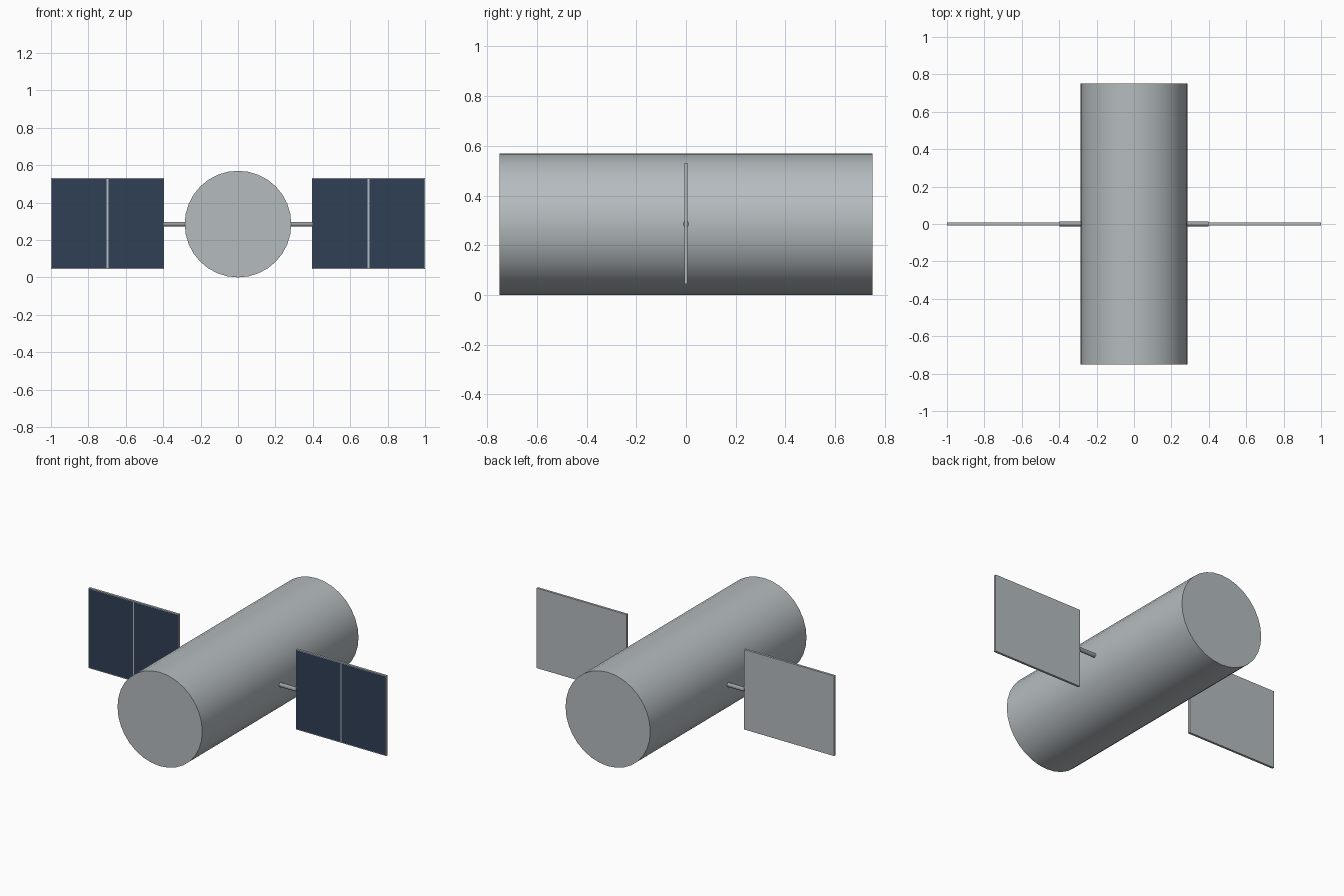
import bpy, bmesh, math
from mathutils import Matrix, Vector

cube = bpy.data.objects.get("Cube")
if cube:
    bpy.data.objects.remove(cube, do_unlink=True)


def material(name, rgb):
    m = bpy.data.materials.new(name)
    m.use_nodes = True
    m.diffuse_color = (*rgb, 1)
    m.node_tree.nodes["Principled BSDF"].inputs["Base Color"].default_value = (*rgb, 1)
    return m


GREY = material("hull_grey", (0.46, 0.50, 0.52))
STEEL = material("strut_steel", (0.32, 0.35, 0.37))
NAVY = material("solar_navy", (0.028, 0.05, 0.09))

RADIUS = 0.285
LENGTH = 1.5
PANEL_IN, PANEL_OUT = 0.395, 1.0


def rod(name, radius, length, sides, location, rotation, mat):
    bpy.ops.mesh.primitive_cylinder_add(vertices=sides, radius=radius, depth=length,
                                        location=location, rotation=rotation)
    ob = bpy.context.object
    ob.name = name
    ob.data.materials.append(mat)
    bpy.ops.object.shade_smooth_by_angle(angle=math.radians(40))
    return ob


def solar_panel(name, side):
    width = PANEL_OUT - PANEL_IN
    centre = Vector((side * (PANEL_IN + PANEL_OUT) / 2, 0, RADIUS + 0.003))
    bm = bmesh.new()
    bmesh.ops.create_cube(bm, size=1)
    bmesh.ops.scale(bm, vec=(width, 0.014, 0.486), verts=bm.verts)
    # split in two halves, then inset a dark cell in each front half
    bmesh.ops.bisect_plane(bm, geom=bm.verts[:] + bm.edges[:] + bm.faces[:],
                           plane_co=(0, 0, 0), plane_no=(1, 0, 0))
    bm.normal_update()
    front = [f for f in bm.faces if f.normal.y < -0.9]
    bmesh.ops.inset_individual(bm, faces=front, thickness=0.006)
    for f in front:
        f.material_index = 1
    bmesh.ops.transform(bm, matrix=Matrix.Translation(centre), verts=bm.verts)
    mesh = bpy.data.meshes.new(name)
    bm.to_mesh(mesh)
    bm.free()
    mesh.materials.append(GREY)
    mesh.materials.append(NAVY)
    ob = bpy.data.objects.new(name, mesh)
    bpy.context.collection.objects.link(ob)


# Main cylindrical hull, lying along y
rod("hull", RADIUS, LENGTH, 32, (0, 0, RADIUS), (math.pi / 2, 0, 0), GREY)

# Struts and solar panels on both sides
for label, side in (("left", 1), ("right", -1)):
    start, end = RADIUS - 0.02, PANEL_IN + 0.002
    rod(label + "_strut", 0.0125, end - start, 16,
        (side * (start + end) / 2, 0, RADIUS), (0, math.pi / 2, 0), STEEL)
    solar_panel(label + "_solar_panel", side)
